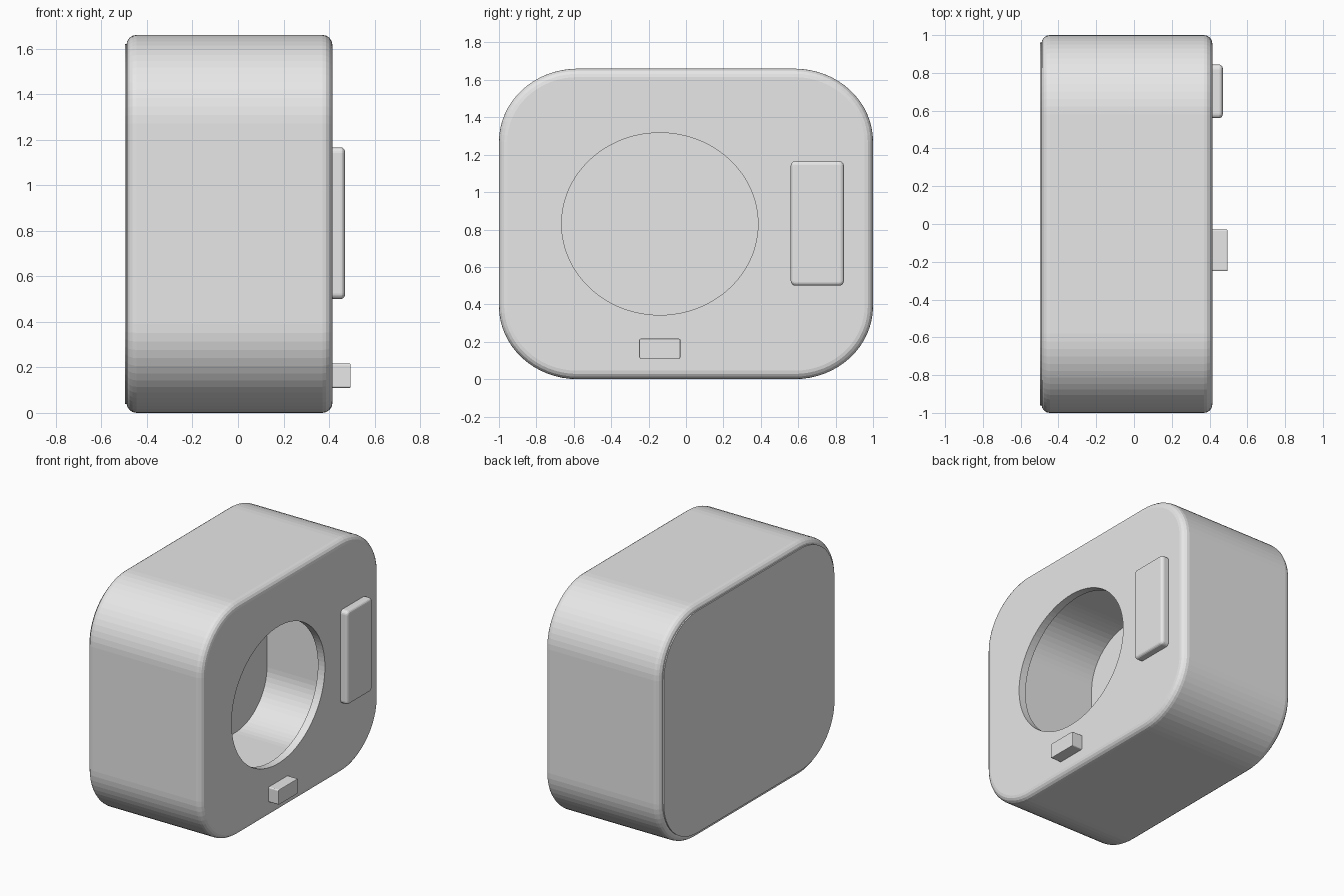
import bpy, bmesh
from math import sin, cos, pi

cube = bpy.data.objects.get("Cube")
if cube:
    bpy.data.objects.remove(cube, do_unlink=True)

grey = bpy.data.materials.new("plain grey")
grey.use_nodes = True
grey.diffuse_color = (0.8, 0.8, 0.8, 1)
grey.node_tree.nodes["Principled BSDF"].inputs["Base Color"].default_value = (0.8, 0.8, 0.8, 1)

MID_Z = 0.83


def rounded_outline(half_y, half_z, ry, rz, steps=16):
    """Closed outline in the y-z plane with elliptical corners."""
    points = []
    for corner, (sy, sz) in enumerate([(1, 1), (-1, 1), (-1, -1), (1, -1)]):
        for i in range(steps + 1):
            a = (corner + i / steps) * pi / 2
            points.append((sy * (half_y - ry) + ry * cos(a),
                           sz * (half_z - rz) + rz * sin(a)))
    return points


def ellipse(ry, rz, steps=96):
    return [(ry * cos(2 * pi * i / steps), rz * sin(2 * pi * i / steps)) for i in range(steps)]


def prism(name, outline, x0, x1, y=0, z=MID_Z, bevel=0, segments=4):
    """Extrude an outline along x and round the rims of both ends."""
    bm = bmesh.new()
    base = bm.faces.new([bm.verts.new((x0, y + p, z + q)) for p, q in outline])
    top = bmesh.ops.extrude_face_region(bm, geom=[base])["geom"]
    bmesh.ops.translate(bm, vec=(x1 - x0, 0, 0),
                        verts=[v for v in top if isinstance(v, bmesh.types.BMVert)])
    bmesh.ops.recalc_face_normals(bm, faces=bm.faces)
    if bevel:
        rims = [e for e in bm.edges if abs(e.verts[0].co.x - e.verts[1].co.x) < 1e-5]
        bmesh.ops.bevel(bm, geom=rims, offset=bevel, segments=segments,
                        profile=0.5, affect='EDGES', clamp_overlap=True)
    mesh = bpy.data.meshes.new(name)
    bm.to_mesh(mesh)
    bm.free()
    mesh.materials.append(grey)
    obj = bpy.data.objects.new(name, mesh)
    bpy.context.collection.objects.link(obj)
    return obj


def cut(target, cutter):
    mod = target.modifiers.new(cutter.name, 'BOOLEAN')
    mod.operation = 'DIFFERENCE'
    mod.solver = 'EXACT'
    mod.object = cutter
    bpy.context.view_layer.objects.active = target
    bpy.ops.object.modifier_apply(modifier=mod.name)
    bpy.data.objects.remove(cutter, do_unlink=True)


# Hollow housing with a round opening
housing = prism("housing", rounded_outline(1, MID_Z, 0.42, 0.39), -0.49, 0.415, bevel=0.045)
cut(housing, prism("cavity", rounded_outline(0.94, 0.77, 0.36, 0.33), -0.43, 0.36))
cut(housing, prism("opening", ellipse(0.525, 0.487), 0.2, 0.6, y=-0.14))

# Thin panel on the closed side
prism("back_panel", rounded_outline(0.96, 0.79, 0.38, 0.35), -0.497, -0.48)

# Raised control plate and small latch on the open side
prism("control_plate", rounded_outline(0.142, 0.333, 0.025, 0.025, 4), 0.40, 0.47,
      y=0.702, z=0.833, bevel=0.02)
prism("latch", rounded_outline(0.11, 0.053, 0.008, 0.008, 3), 0.40, 0.495,
      y=-0.14, z=0.163, bevel=0.004, segments=2)
